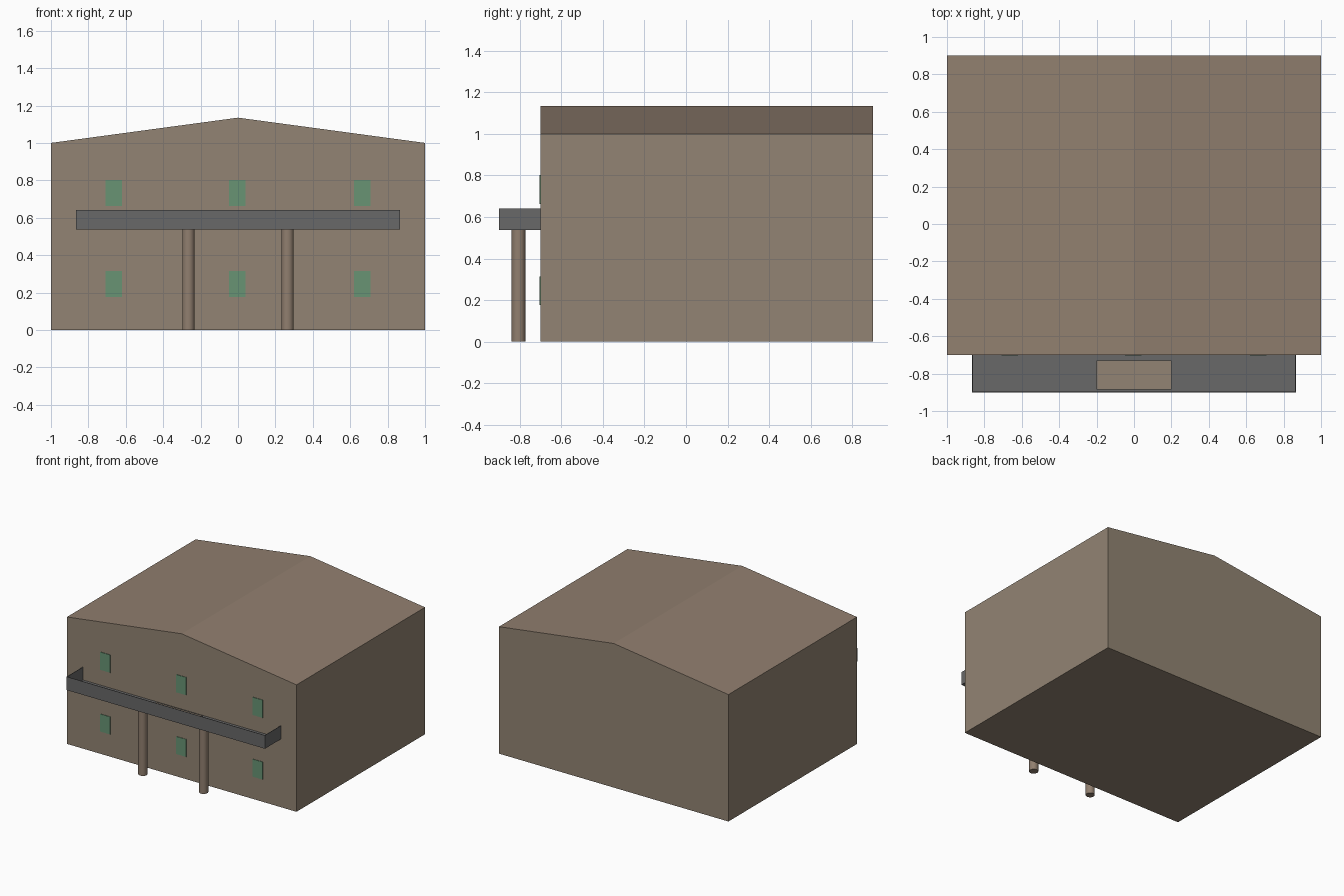
import bpy, bmesh, math

if "Cube" in bpy.data.objects:
    bpy.data.objects.remove(bpy.data.objects["Cube"])


def srgb(r, g, b):
    def lin(c):
        c /= 255
        return c / 12.92 if c <= 0.04045 else ((c + 0.055) / 1.055) ** 2.4
    return (lin(r), lin(g), lin(b), 1.0)


def material(name, *rgb):
    m = bpy.data.materials.new(name)
    m.diffuse_color = srgb(*rgb)
    m.use_nodes = True
    m.node_tree.nodes["Principled BSDF"].inputs["Base Color"].default_value = m.diffuse_color
    return m


WALL = material("wall tan", 146, 132, 115)
ROOF = material("roof brown", 145, 127, 111)
GREY = material("balcony grey", 104, 104, 104)
GLASS = material("window green", 104, 148, 116)


def add_object(name, bm, *mats):
    bmesh.ops.recalc_face_normals(bm, faces=bm.faces)
    me = bpy.data.meshes.new(name)
    bm.to_mesh(me)
    bm.free()
    for m in mats:
        me.materials.append(m)
    ob = bpy.data.objects.new(name, me)
    bpy.context.collection.objects.link(ob)
    return ob


def box(name, lo, hi, mat):
    bm = bmesh.new()
    bmesh.ops.create_cube(bm, size=1)
    for v in bm.verts:
        v.co = [(a + b) / 2 + c * (b - a) for a, b, c in zip(lo, hi, v.co)]
    return add_object(name, bm, mat)


# House body: gabled profile extruded from front to back
FRONT, BACK = -0.70, 0.90
bm = bmesh.new()
profile = [(-1, 0), (1, 0), (1, 1), (0, 1.135), (-1, 1)]
face = bm.faces.new([bm.verts.new((x, FRONT, z)) for x, z in profile])
ext = bmesh.ops.extrude_face_region(bm, geom=[face], use_keep_orig=True)
for v in ext["geom"]:
    if isinstance(v, bmesh.types.BMVert):
        v.co.y = BACK
bmesh.ops.recalc_face_normals(bm, faces=bm.faces)
for f in bm.faces:
    f.material_index = 1 if f.normal.z > 0.5 else 0   # roof slopes
add_object("house_body", bm, WALL, ROOF)

# Windows: two rows of three thin panes
for row, (z0, z1) in (("lower", (0.177, 0.315)), ("upper", (0.663, 0.803))):
    for col, x in (("left", -0.665), ("middle", -0.003), ("right", 0.664)):
        box(f"{row}_{col}_window", (x - 0.044, FRONT - 0.004, z0),
            (x + 0.044, FRONT + 0.002, z1), GLASS)

# Balcony: thin floor with a parapet on three sides
W, Y0, Z0, Z1, T = 0.865, -0.90, 0.537, 0.642, 0.004
box("balcony_floor", (-W, Y0, Z0), (W, FRONT, Z0 + T), GREY)
box("balcony_front", (-W, Y0, Z0), (W, Y0 + T, Z1), GREY)
for side, s in (("left", -1), ("right", 1)):
    x = s * (W - T / 2)
    box(f"balcony_{side}_side", (x - T / 2, Y0, Z0), (x + T / 2, FRONT, Z1), GREY)

# Raised slab on the balcony floor
box("balcony_slab", (-0.20, -0.885, Z0 + 0.002), (0.20, -0.73, 0.555), WALL)

# Round columns under the balcony
for side, s in (("left", -1), ("right", 1)):
    bpy.ops.mesh.primitive_cylinder_add(vertices=32, radius=0.033, depth=Z0,
                                        location=(s * 0.265, -0.806, Z0 / 2))
    col = bpy.context.object
    col.name = f"{side}_column"
    col.data.materials.append(ROOF)
    bpy.ops.object.shade_smooth_by_angle(angle=math.radians(40))
